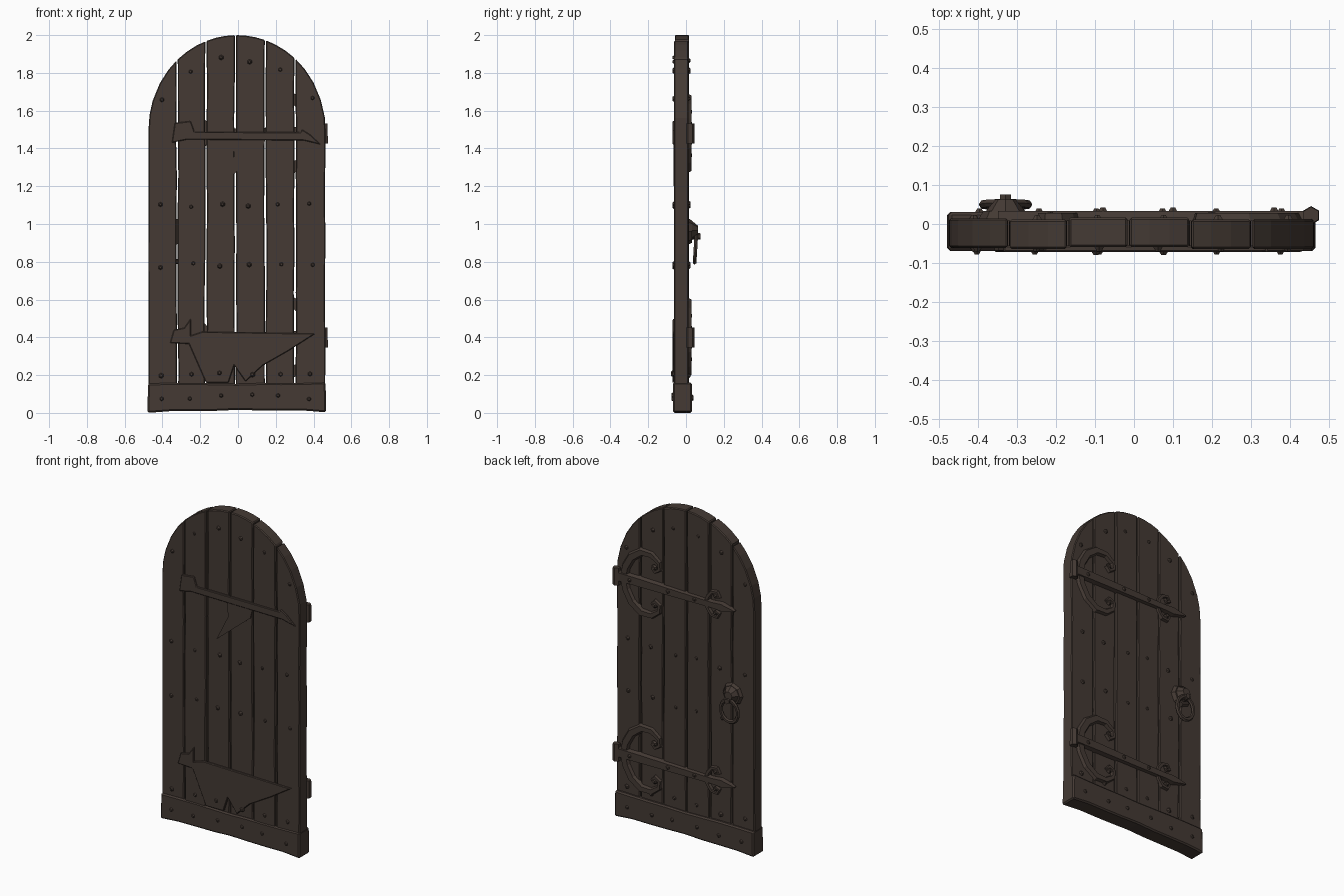
import bpy, bmesh, math, random
from mathutils import Vector, Matrix

if "Cube" in bpy.data.objects:
    bpy.data.objects.remove(bpy.data.objects["Cube"])

random.seed(7)
wood = bpy.data.materials.new("dark_brown")
wood.diffuse_color = (0.058, 0.042, 0.034, 1)
wood.use_nodes = True
wood.node_tree.nodes["Principled BSDF"].inputs["Base Color"].default_value = wood.diffuse_color


def finish(bm, name):
    bmesh.ops.recalc_face_normals(bm, faces=bm.faces)
    me = bpy.data.meshes.new(name)
    bm.to_mesh(me)
    bm.free()
    me.materials.append(wood)
    ob = bpy.data.objects.new(name, me)
    bpy.context.collection.objects.link(ob)
    return ob


def slab(name, outline, y0, y1, bevel=0.0):
    """Extrude an (x, z) outline from y0 to y1."""
    bm = bmesh.new()
    f = bm.faces.new([bm.verts.new((x, y0, z)) for x, z in outline])
    r = bmesh.ops.extrude_face_region(bm, geom=[f])
    for v in r["geom"]:
        if isinstance(v, bmesh.types.BMVert):
            v.co.y = y1
    ob = finish(bm, name)
    if bevel:
        m = ob.modifiers.new("worn_edges", "BEVEL")
        m.width = bevel
        m.segments = 1
        m.limit_method = "ANGLE"
        m.angle_limit = math.radians(50)
    return ob


def ribbon(name, path, y0, y1, slope=0.6):
    """Forged strip along (x, z, half_width) points, with chamfered sides."""
    bm = bmesh.new()
    rings = []
    for i, (x, z, w) in enumerate(path):
        a = path[max(i - 1, 0)]
        b = path[min(i + 1, len(path) - 1)]
        t = Vector((b[0] - a[0], b[1] - a[1])).normalized()
        nx, nz = -t.y, t.x
        rings.append([bm.verts.new((x + nx * w * k, y, z + nz * w * k))
                      for k, y in ((-1, y0), (-slope, y1), (slope, y1), (1, y0))])
    for r, s in zip(rings, rings[1:]):
        for k in range(4):
            bm.faces.new((r[k], r[(k + 1) % 4], s[(k + 1) % 4], s[k]))
    bm.faces.new(rings[0])
    bm.faces.new(rings[-1][::-1])
    return finish(bm, name)


def cone(name, loc, r1, r2, depth, sides, rot=None):
    bm = bmesh.new()
    m = Matrix.Translation(loc)
    if rot:
        m = m @ Matrix.Rotation(rot, 4, "X")
    bmesh.ops.create_cone(bm, cap_ends=True, segments=sides, radius1=r1,
                          radius2=r2, depth=depth, matrix=m)
    return finish(bm, name)


def stud(x, z, back, r=0.014, base=None):
    y = base if base is not None else (0.017 if back else -0.065)
    cone("stud", (x, y, z), r, r * 0.45, 0.012, 6,
         -math.pi / 2 if back else math.pi / 2)


# Arched planks with ragged gaps
HALF, SPRING, RISE = 0.468, 1.5, 0.5


def arch(x):
    x = max(-HALF, min(HALF, x + 0.006))
    return SPRING + RISE * math.sqrt(max(0, 1 - (x / HALF) ** 2))


seams = [-0.474, -0.322, -0.17, -0.014, 0.145, 0.302, 0.462]
for i in range(6):
    x0, x1 = seams[i], seams[i + 1]
    lo, hi = i == 0, i == 5
    inner0, inner1 = x0 + (0 if lo else 0.003), x1 - (0 if hi else 0.003)
    left, right = [], []
    topl = SPRING if lo else arch(inner0)
    topr = SPRING if hi else arch(inner1)
    for k in range(10):
        t = k / 9
        jl = random.uniform(-0.002, 0.004) if 0 < k < 9 else 0
        jr = random.uniform(-0.002, 0.004) if 0 < k < 9 else 0
        left.append((inner0 + (jl * 0.5 if lo else jl), 0.02 + (topl - 0.02) * t))
        right.append((inner1 - (jr * 0.5 if hi else jr), 0.02 + (topr - 0.02) * t))
    fr = (0.04, 0.15, 0.4, 0.7) if lo else (0.3, 0.6, 0.85, 0.96) if hi else (0.33, 0.67)
    top = [(inner0 + (inner1 - inner0) * f, arch(inner0 + (inner1 - inner0) * f)) for f in fr]
    if hi:
        top.append((inner1 - 0.001, 1.56))
    dy = random.uniform(-0.003, 0.003)
    slab("plank", left + top + right[::-1], -0.062 + dy, 0.014 + dy, 0.005)

# Bottom rail wrapping both sides
edge = [(-0.476 + 0.94 * k / 8, 0.158 + random.uniform(-0.004, 0.004)) for k in range(9)]
base = [(x, 0.004 + random.uniform(0, 0.01)) for x, _ in edge]
base[4] = (base[4][0], 0.0 + 0.016)
base[0] = (-0.48, 0.0)
base[-1] = (0.466, 0.003)
slab("bottom_rail", edge + base[::-1], -0.07, 0.031, 0.008)

# Front braces, thin and roughly cut
slab("upper_front_brace", [(-0.35, 1.43), (-0.27, 1.447), (0.35, 1.442), (0.44, 1.42),
     (0.38, 1.475), (0.34, 1.5), (0.33, 1.486), (-0.23, 1.488), (-0.25, 1.545), (-0.335, 1.535)],
     -0.072, -0.055, 0.004)
slab("upper_front_patch", [(0.145, 1.45), (0.13, 1.39), (-0.1, 1.2), (-0.02, 1.36), (-0.03, 1.45)],
     -0.067, -0.055)
slab("lower_front_brace", [(-0.36, 0.37), (-0.26, 0.365), (-0.17, 0.16), (-0.05, 0.16),
     (-0.02, 0.25), (0.04, 0.165), (0.13, 0.25), (0.27, 0.33), (0.41, 0.42), (-0.19, 0.43),
     (-0.25, 0.41), (-0.25, 0.5), (-0.285, 0.45), (-0.34, 0.44)], -0.072, -0.055, 0.004)

# Back hinges: knuckle, tapered strap, crescent scrolls and tip curls
big = [(0.41, 0.0, 0.03), (0.395, 0.07, 0.03), (0.355, 0.14, 0.03), (0.29, 0.185, 0.027),
       (0.22, 0.185, 0.022), (0.17, 0.15, 0.017), (0.165, 0.11, 0.015), (0.195, 0.09, 0.014),
       (0.215, 0.115, 0.013)]
small = [(-0.15, 0.0, 0.016), (-0.165, 0.04, 0.014), (-0.19, 0.07, 0.013),
         (-0.225, 0.075, 0.012), (-0.24, 0.05, 0.011), (-0.215, 0.04, 0.01)]
for zc in (1.48, 0.40):
    ribbon("hinge_strap", [(0.455, zc, 0.036), (0.3, zc, 0.034), (0.0, zc - 0.003, 0.028),
           (-0.2, zc - 0.004, 0.024), (-0.26, zc - 0.004, 0.03), (-0.35, zc - 0.004, 0.003)],
           0.008, 0.034, 0.7)
    cone("hinge_knuckle", (0.455, 0.022, zc), 0.024, 0.022, 0.105, 6)
    for s in (1, -1):
        ribbon("hinge_crescent", [(x, zc + s * z, w) for x, z, w in big], 0.008, 0.028)
        ribbon("hinge_curl", [(x, zc + s * z, w) for x, z, w in small], 0.008, 0.028)
        stud(0.2, zc + s * 0.115, True, 0.02, 0.025)
        stud(-0.215, zc + s * 0.052, True, 0.015, 0.025)
    for x in (0.36, 0.1, -0.08):
        stud(x, zc, True, 0.014, 0.037)

# Handle: faceted boss, clasp and hanging ring
HX = -0.33
cone("handle_plate", (HX, 0.022, 0.96), 0.07, 0.058, 0.022, 8, -math.pi / 2)
cone("handle_boss", (HX, 0.047, 0.965), 0.052, 0.026, 0.032, 8, -math.pi / 2)
cone("handle_clasp", (HX, 0.056, 0.935), 0.018, 0.016, 0.04, 6, -math.pi / 2)
bm = bmesh.new()
loops = []
for i in range(14):
    a = 2 * math.pi * i / 14
    loop = []
    for j in range(6):
        b = 2 * math.pi * j / 6
        r = 0.058 + 0.012 * math.cos(b)
        z = r * 1.18 * math.cos(a)
        loop.append(bm.verts.new((HX + r * math.sin(a), 0.05 + 0.011 * math.sin(b) + z * 0.06,
                                  0.868 + z)))
    loops.append(loop)
for i in range(14):
    p, q = loops[i], loops[(i + 1) % 14]
    for j in range(6):
        bm.faces.new((p[j], p[(j + 1) % 6], q[(j + 1) % 6], q[j]))
finish(bm, "handle_ring")

# Nail heads on both faces
cols = (-0.4, -0.245, -0.09, 0.065, 0.22, 0.385)
for x in cols:
    zt = 1.66 if abs(x) > 0.35 else 1.81 if abs(x) > 0.2 else 1.87
    for back in (False, True):
        j = lambda: random.uniform(-0.012, 0.012)
        stud(x + j(), zt + j(), back)
        stud(x + j(), 1.1 + j(), back)
        if not (back and x < -0.3):
            stud(x + j(), 0.78 + j(), back)
        stud(x + j(), 0.205 + j(), back, 0.016, None if abs(x) > 0.2 or back else -0.073)
        stud(x + j(), 0.085 + j(), back, 0.014, 0.034 if back else -0.072)
